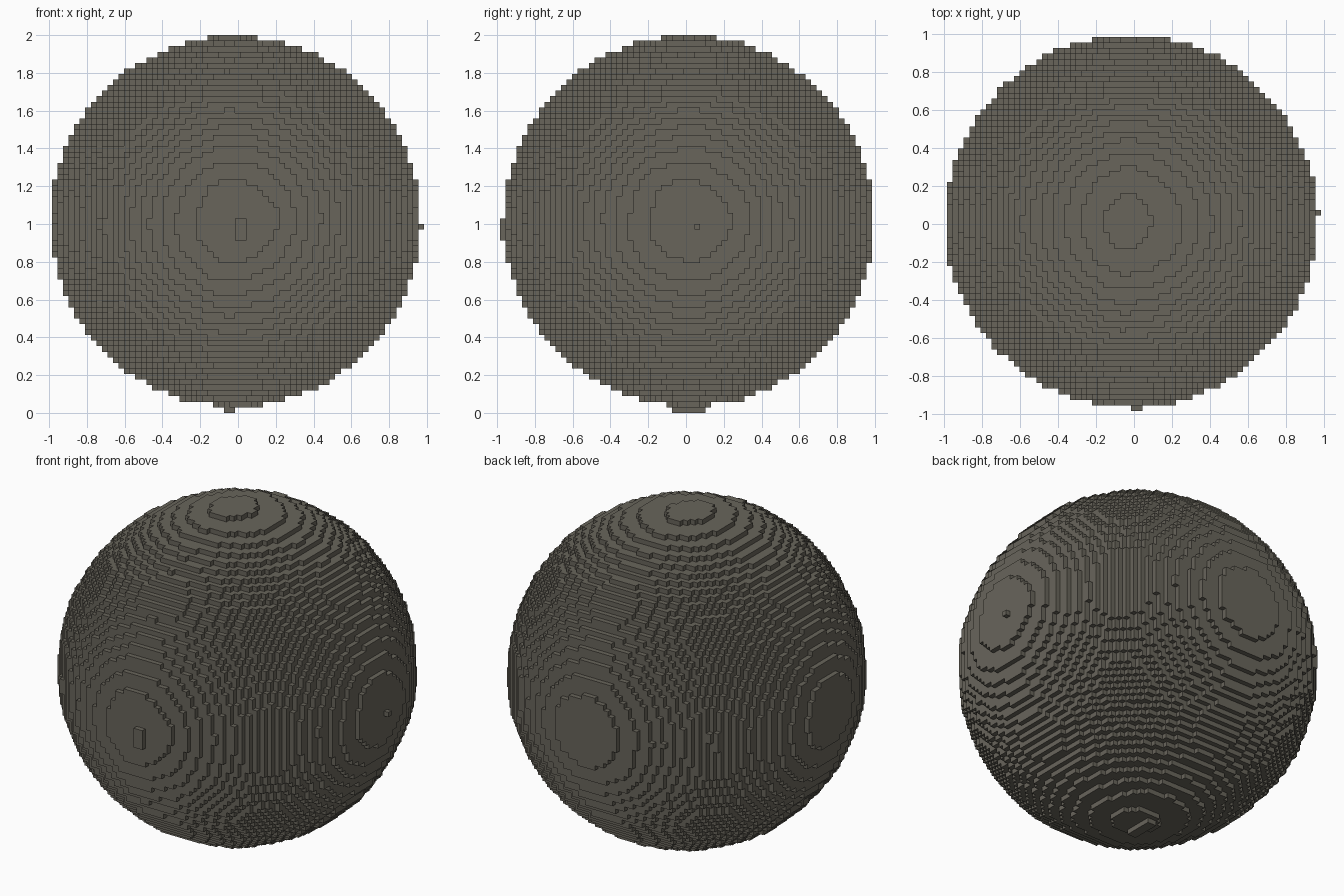
import bpy
from mathutils import Vector, noise

cube = bpy.data.objects.get("Cube")
if cube:
    bpy.data.objects.remove(cube, do_unlink=True)

LAYERS = 68
SIZE = 2 / LAYERS
HALF = LAYERS // 2
RADIUS = 33.3
CENTRE = Vector((-0.5, 0.5, HALF))

# Stone colour
stone = bpy.data.materials.new("dark_grey_stone")
stone.use_nodes = True
colour = (0.14, 0.13, 0.105, 1)
stone.diffuse_color = colour
bsdf = next(n for n in stone.node_tree.nodes if n.type == 'BSDF_PRINCIPLED')
bsdf.inputs["Base Color"].default_value = colour
bsdf.inputs["Roughness"].default_value = 0.9


def is_solid(cell):
    """A ball whose radius wavers slightly, giving uneven terraces."""
    offset = Vector(cell) - CENTRE
    return offset.length < RADIUS + 0.22 * noise.noise(Vector(cell) * 0.13)


# Blocks filling the ball
span = range(-HALF + 1, HALF)
cells = {(x, y, z) for x in span for y in span for z in range(LAYERS)
         if is_solid((x, y, z))}

# Small raised blocks on the left, front and underside
cells.add((33, 2, 33))
cells.update((x, -33, z) for x in (0, 1) for z in range(31, 35))
cells.update((x, y, 0) for x in (-2, -1) for y in range(-2, 4))

# Outer skin: one square for each exposed block side
verts, faces = {}, []


def corner(point):
    return verts.setdefault(point, len(verts))


for cell in sorted(cells):
    for axis in range(3):
        for side in (0, 1):
            neighbour = list(cell)
            neighbour[axis] += 2 * side - 1
            if tuple(neighbour) in cells:
                continue
            u, v = (axis + 1) % 3, (axis + 2) % 3
            loop = []
            for du, dv in ((0, 0), (1, 0), (1, 1), (0, 1)):
                p = list(cell)
                p[axis] += side
                p[u] += du
                p[v] += dv
                loop.append(corner(tuple(p)))
            faces.append(loop if side else loop[::-1])

points = [((x - 0.5) * SIZE, (y - 0.5) * SIZE, z * SIZE) for x, y, z in verts]
mesh = bpy.data.meshes.new("block_sphere")
mesh.from_pydata(points, [], faces)
mesh.materials.append(stone)
mesh.update()
ball = bpy.data.objects.new("block_sphere", mesh)
bpy.context.scene.collection.objects.link(ball)
